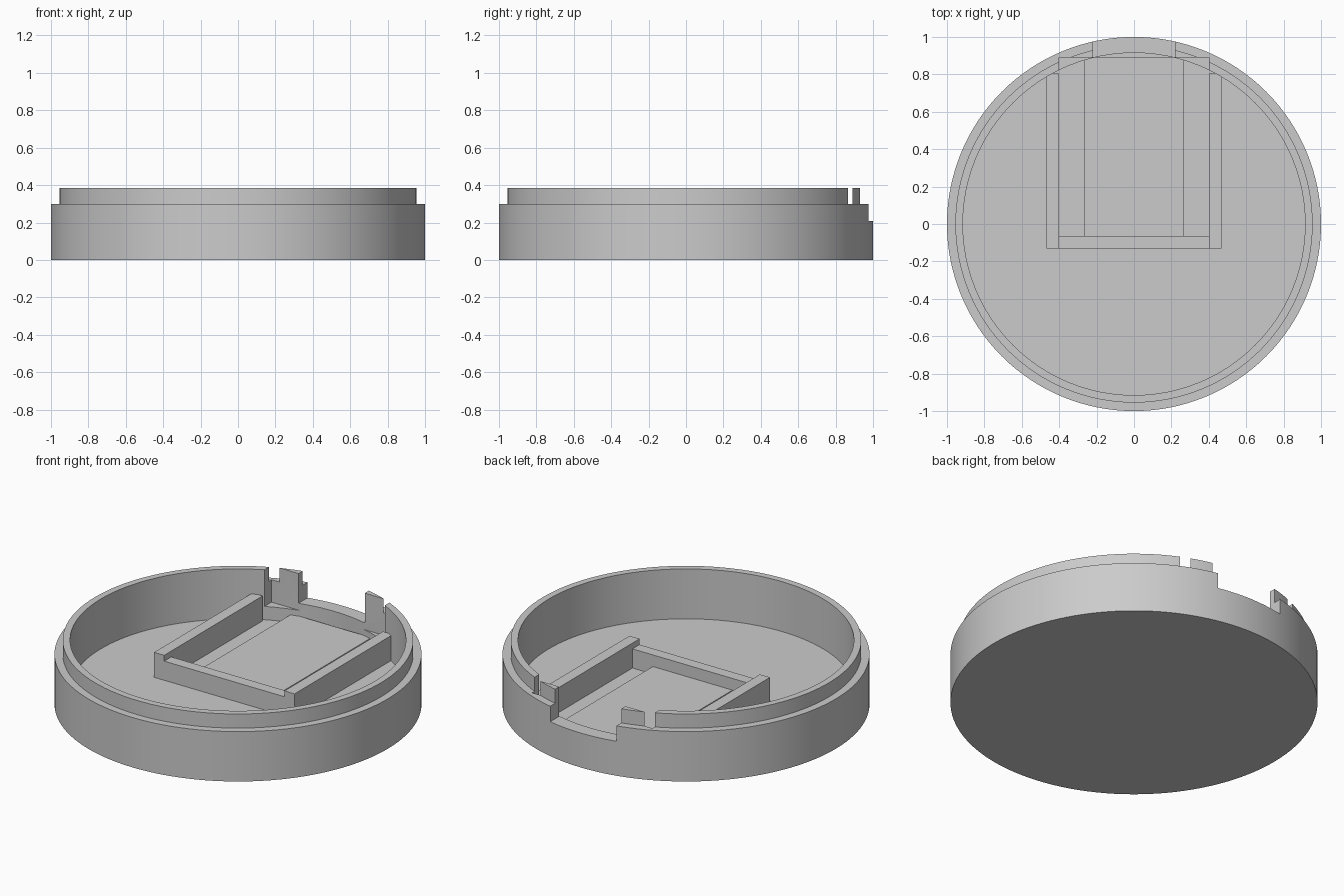
import bpy
import bmesh
import math
from mathutils import Vector

cube = bpy.data.objects.get("Cube")
if cube:
    bpy.data.objects.remove(cube, do_unlink=True)

# Single plain grey
GREY = (0.6, 0.6, 0.6, 1.0)
grey = bpy.data.materials.new("light_grey")
grey.use_nodes = True
grey.diffuse_color = GREY
grey.node_tree.nodes["Principled BSDF"].inputs["Base Color"].default_value = GREY

FLOOR = 0.085      # top of the tray floor
SINK = 0.04        # height where inner parts start, inside the floor
SLOT = 0.40        # half width between the rails
SLOT_END = 0.89    # back end of the slot


def add_object(name, bm):
    mesh = bpy.data.meshes.new(name)
    bm.to_mesh(mesh)
    bm.free()
    mesh.materials.append(grey)
    obj = bpy.data.objects.new(name, mesh)
    bpy.context.collection.objects.link(obj)
    return obj


def box(name, x, y, z):
    """Box from (min, max) ranges on each axis."""
    bm = bmesh.new()
    bmesh.ops.create_cube(bm, size=1)
    for v in bm.verts:
        v.co = Vector([r[0] if c < 0 else r[1] for c, r in zip(v.co, (x, y, z))])
    return add_object(name, bm)


def lathe(name, profile, steps=128):
    """Solid of revolution about z from (radius, height) points."""
    bm = bmesh.new()
    verts = [bm.verts.new((r, 0, z)) for r, z in profile]
    edges = [bm.edges.new(pair) for pair in zip(verts, verts[1:])]
    bmesh.ops.spin(bm, geom=verts + edges, cent=(0, 0, 0), axis=(0, 0, 1),
                   angle=math.tau, steps=steps, use_merge=False)
    bmesh.ops.remove_doubles(bm, verts=bm.verts, dist=1e-4)
    bmesh.ops.recalc_face_normals(bm, faces=bm.faces)
    return add_object(name, bm)


def select_only(obj):
    bpy.ops.object.select_all(action='DESELECT')
    obj.select_set(True)
    bpy.context.view_layer.objects.active = obj


def cut(target, cutter):
    cutter.hide_render = True
    mod = target.modifiers.new("cut", 'BOOLEAN')
    mod.operation = 'DIFFERENCE'
    mod.solver = 'EXACT'
    mod.object = cutter
    select_only(target)
    bpy.ops.object.modifier_apply(modifier=mod.name)
    bpy.data.objects.remove(cutter, do_unlink=True)


# Round tray with a stepped lip
tray = lathe("round_tray", [
    (0, 0), (1, 0), (1, 0.3), (0.955, 0.3), (0.955, 0.385),
    (0.915, 0.385), (0.915, FLOOR), (0, FLOOR)])

# Board slot cut into the inner wall, then the opening through the back rim
cut(tray, box("slot_cutter", (-SLOT, SLOT), (0.3, SLOT_END), (0.165, 0.6)))
cut(tray, box("opening_cutter", (-0.22, 0.22), (0.7, 1.2), (0.207, 0.6)))
select_only(tray)
bpy.ops.object.shade_smooth_by_angle(angle=math.radians(30))

# Side rails, front stop and raised bed
for side, name in ((1, "left_rail"), (-1, "right_rail")):
    box(name, sorted((side * SLOT, side * 0.467)), (-0.13, 0.805), (SINK, 0.235))
box("front_stop", (-SLOT, SLOT), (-0.13, -0.063), (SINK, 0.2))
box("raised_bed", (-0.265, 0.265), (-0.063, SLOT_END), (SINK, 0.13))
